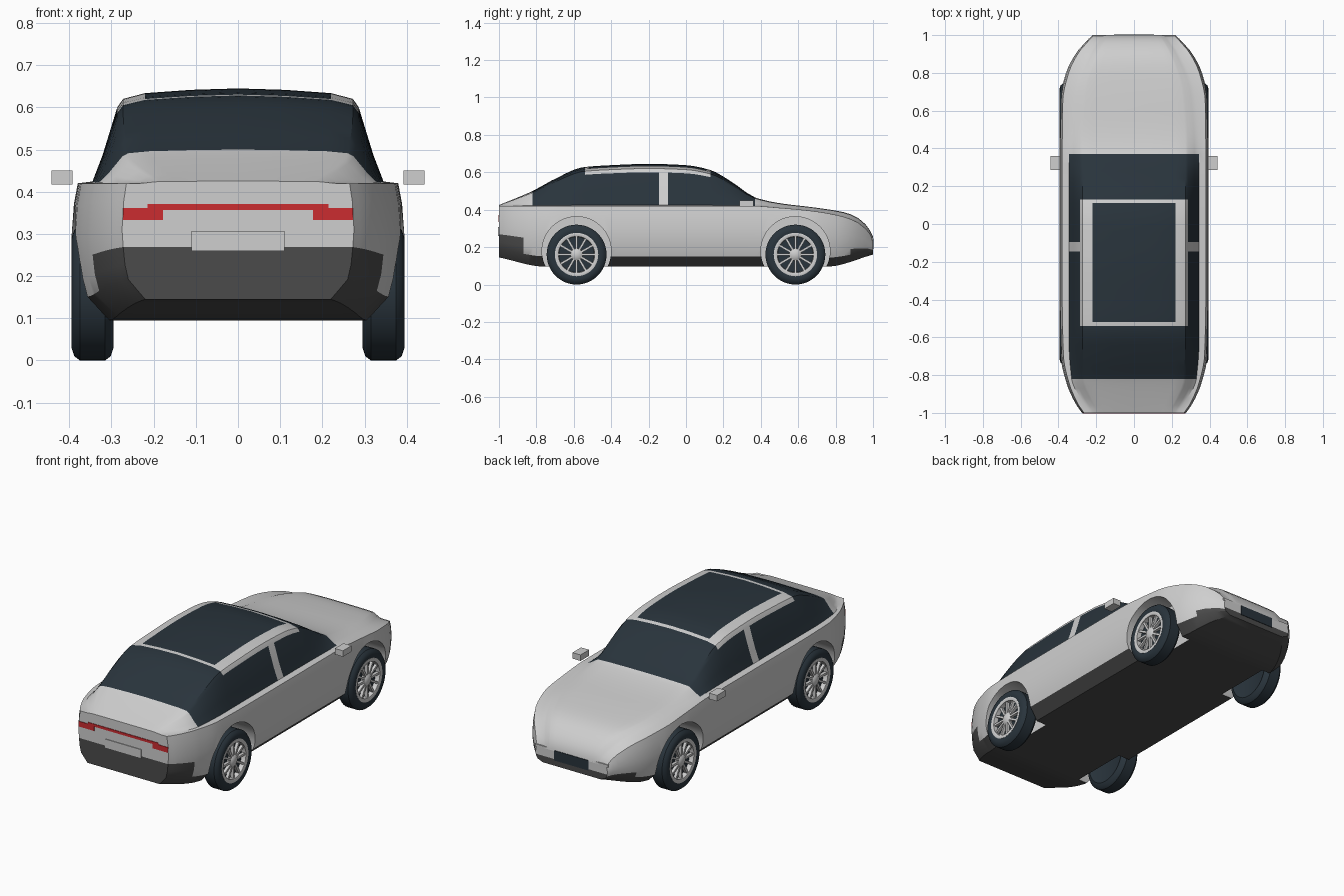
import bpy, bmesh, math
from mathutils import Matrix, Vector

cube = bpy.data.objects.get("Cube")
if cube:
    bpy.data.objects.remove(cube, do_unlink=True)


def material(name, rgb):
    m = bpy.data.materials.new(name)
    m.use_nodes = True
    m.diffuse_color = (*rgb, 1)
    m.node_tree.nodes["Principled BSDF"].inputs["Base Color"].default_value = (*rgb, 1)
    return m


PAINT = material("silver paint", (0.62, 0.62, 0.62))
GLASS = material("dark glass and rubber", (0.022, 0.034, 0.045))
TRIM = material("charcoal trim", (0.07, 0.07, 0.07))
RED = material("red lamp", (0.6, 0.025, 0.03))


def finish(bm, name, mats, smooth=None):
    bmesh.ops.remove_doubles(bm, verts=bm.verts, dist=1e-5)
    bmesh.ops.recalc_face_normals(bm, faces=bm.faces)
    mesh = bpy.data.meshes.new(name)
    bm.to_mesh(mesh)
    bm.free()
    ob = bpy.data.objects.new(name, mesh)
    bpy.context.collection.objects.link(ob)
    for m in mats:
        mesh.materials.append(m)
    if smooth:
        smooth_shade(ob, smooth)
    return ob


def smooth_shade(ob, degrees):
    bpy.ops.object.select_all(action="DESELECT")
    ob.select_set(True)
    bpy.context.view_layer.objects.active = ob
    bpy.ops.object.shade_smooth_by_angle(angle=math.radians(degrees))


def add_box(bm, lo, hi):
    lo, hi = Vector(lo), Vector(hi)
    mat = Matrix.Translation((lo + hi) / 2) @ Matrix.Diagonal((*(hi - lo), 1))
    return bmesh.ops.create_cube(bm, size=1, matrix=mat)["verts"]


def curve(y, pts):
    """Smooth interpolation without overshoot through (y, value) points."""
    n = len(pts)
    d = [(pts[i + 1][1] - pts[i][1]) / (pts[i + 1][0] - pts[i][0]) for i in range(n - 1)]

    def slope(i):
        if i in (0, n - 1):
            return d[min(i, n - 2)]
        a, b = d[i - 1], d[i]
        return 2 * a * b / (a + b) if a * b > 0 else 0

    i = max(k for k in range(n - 1) if pts[k][0] <= y + 1e-9)
    h = pts[i + 1][0] - pts[i][0]
    t = (y - pts[i][0]) / h
    return ((1 + 2 * t) * (1 - t) ** 2 * pts[i][1] + t * (1 - t) ** 2 * h * slope(i)
            + t * t * (3 - 2 * t) * pts[i + 1][1] + t * t * (t - 1) * h * slope(i + 1))


# Lengthwise curves of the body
WIDTH = [(-1, .275), (-.95, .31), (-.85, .355), (-.7, .388), (-.4, .395), (.4, .395),
         (.65, .392), (.8, .36), (.9, .31), (.97, .25), (1, .22)]
FLOOR = [(-1, .145), (-.75, .095), (.75, .095), (1, .16)]
BELT = [(-1, .42), (.35, .42), (.5, .41), (.7, .39), (.85, .36), (.93, .325), (.98, .275), (1, .24)]
CABIN = [(-1, .23), (-.82, .33), (-.6, .345), (.37, .345), (.7, .32), (.9, .24), (1, .17)]
TOP = [(-1, .425), (-.92, .457), (-.82, .50), (-.7, .565), (-.55, .627), (-.4, .638), (-.2, .645),
       (0, .638), (.13, .612), (.25, .545), (.37, .465), (.5, .435), (.7, .41), (.85, .385),
       (.93, .35), (.98, .295), (1, .255)]
# Cross-section: (share of width, share of floor-to-belt), then the same for cabin
LOWER = [(0, 0), (.8, 0), (.945, .17), (.975, .3), (.99, .45), (1, .6), (.985, .85), (.962, 1)]
UPPER = [(1, .02), (.93, .3), (.83, .8), (.79, .89), (.64, .95), (.32, .985), (0, 1)]
NL = len(LOWER)


def section(y):
    w, f, b, c, t = (curve(y, k) for k in (WIDTH, FLOOR, BELT, CABIN, TOP))
    return ([Vector((w * u, y, f + v * (b - f))) for u, v in LOWER]
            + [Vector((c * u, y, b + v * (t - b))) for u, v in UPPER])


# Body: one loft whose stations fall on the colour borders
marks = [-.82, -.54, -.52, -.145, -.095, .11, .13, .37, -.87, .88, .98, .99, -.98]
stations = sorted(marks + [y for y in [-1 + k * .04 for k in range(51)]
                           if min(abs(y - m) for m in marks) > .012])
stations[0], stations[-1] = -1, 1


def body_colour(y, z, row):
    if row >= NL:
        roof = row >= NL + 2
        if not -.82 < y < .37:
            return 0
        if roof and -.54 < y < .13:
            return 1 if row >= NL + 4 and -.52 < y < .11 else 0
        if not roof and -.145 < y < -.095:
            return 0
        return 1
    low = .27 if y < -.87 else .19 if y > .88 else .155
    return 2 if z < low else 0


bm = bmesh.new()
rings = {s: [[bm.verts.new((s * p.x, p.y, p.z)) for p in section(y)] for y in stations] for s in (1, -1)}
for s in (1, -1):
    for r0, r1 in zip(rings[s], rings[s][1:]):
        for i in range(len(r0) - 1):
            face = bm.faces.new((r0[i], r0[i + 1], r1[i + 1], r1[i]))
            c = face.calc_center_median()
            face.material_index = body_colour(c.y, c.z, i)
for end in (0, -1):
    a, b = rings[1][end], rings[-1][end]
    for i in range(1, len(a) - 1):
        ends = (a[i], b[i], b[i + 1], a[i + 1])
        face = bm.faces.new(ends)
        face.material_index = body_colour(a[i].co.y, face.calc_center_median().z, min(i, NL - 1))
    for r in (a, b):
        r[0].co.x = 0
    bm.faces.new((a[0], a[1], b[1])).material_index = 2
body = finish(bm, "body", [PAINT, GLASS, TRIM])

# Wheel arches
AXLE, RADIUS = .585, .16
bm = bmesh.new()
for side in (1, -1):
    for y in (AXLE, -AXLE):
        bmesh.ops.create_cone(bm, cap_ends=True, segments=48, radius1=.185, radius2=.185, depth=.26,
                              matrix=Matrix.Translation((side * .38, y, .178)) @ Matrix.Rotation(math.pi / 2, 4, "Y"))
cutter = finish(bm, "arch_cutter", [PAINT])
cutter.hide_render = True
mod = body.modifiers.new("arches", "BOOLEAN")
mod.operation, mod.object, mod.solver = "DIFFERENCE", cutter, "EXACT"
bpy.context.view_layer.objects.active = body
bpy.ops.object.modifier_apply(modifier=mod.name)
bpy.data.objects.remove(cutter, do_unlink=True)
smooth_shade(body, 28)


# Wheels
def lathe(bm, profile, place, closed=False):
    verts = [bm.verts.new((x, 0, r)) for x, r in profile]
    pairs = list(zip(verts, verts[1:])) + ([(verts[-1], verts[0])] if closed else [])
    edges = [bm.edges.new(p) for p in pairs]
    out = bmesh.ops.spin(bm, geom=verts + edges, cent=(0, 0, 0), axis=(1, 0, 0),
                         angle=2 * math.pi, steps=48, use_duplicate=False)
    bmesh.ops.remove_doubles(bm, verts=bm.verts, dist=1e-5)
    bmesh.ops.transform(bm, matrix=place, verts=bm.verts)


TYRE = [(-.04, 0), (-.04, .11), (-.05, .13), (-.043, .15), (-.03, RADIUS), (.03, RADIUS),
        (.043, .15), (.05, .13), (.045, .112), (.03, .108), (.02, .105), (.02, 0)]
RIM = [(.02, .116), (.047, .116), (.049, .108), (.045, .097), (.02, .095)]
HUB = [(.02, .034), (.038, .032), (.046, .022), (.048, 0)]
for side, sname in ((1, "left"), (-1, "right")):
    for y, end in ((AXLE, "front"), (-AXLE, "rear")):
        turn = Matrix.Rotation(0 if side > 0 else math.pi, 4, "Z")
        place = Matrix.Translation((side * .345, y, RADIUS)) @ turn
        for part, profile, mat in (("tyre", TYRE, GLASS), ("rim", RIM, PAINT), ("hub", HUB, PAINT)):
            bm = bmesh.new()
            lathe(bm, profile, place, part == "rim")
            finish(bm, f"{end}_{sname}_{part}", [mat], 35)
        bm = bmesh.new()
        for k in range(12):
            spoke = add_box(bm, (.024, -.006, .02), (.04, .006, .1))
            bmesh.ops.transform(bm, matrix=place @ Matrix.Rotation(k * math.pi / 6, 4, "X"), verts=spoke)
        finish(bm, f"{end}_{sname}_spokes", [PAINT])


def boxes(name, mat, spans):
    bm = bmesh.new()
    for lo, hi in spans:
        add_box(bm, lo, hi)
    return finish(bm, name, [mat])


# Tail lamps, plates, mirrors and front lamps
boxes("tail_lamp_bar", RED, [((-.215, -1.003, .357), (.215, -.995, .371))])
for s, sname in ((1, "left"), (-1, "right")):
    def span(x0, x1):
        return min(s * x0, s * x1), max(s * x0, s * x1)
    a, b = span(.178, .273)
    boxes(f"{sname}_tail_lamp", RED, [((a, -1.003, .333), (b, -.995, .362))])
    a, b = span(.393, .442)
    boxes(f"{sname}_mirror", PAINT, [((a, .285, .417), (b, .36, .45))])
    a, b = span(.115, .222)
    boxes(f"{sname}_front_lamp", PAINT, [((a, .97, .236), (b, 1, .25))])
boxes("rear_plate", PAINT, [((-.11, -1.004, .26), (.11, -.995, .307))])
boxes("front_plate", GLASS, [((-.105, .995, .19), (.105, 1.003, .245))])
